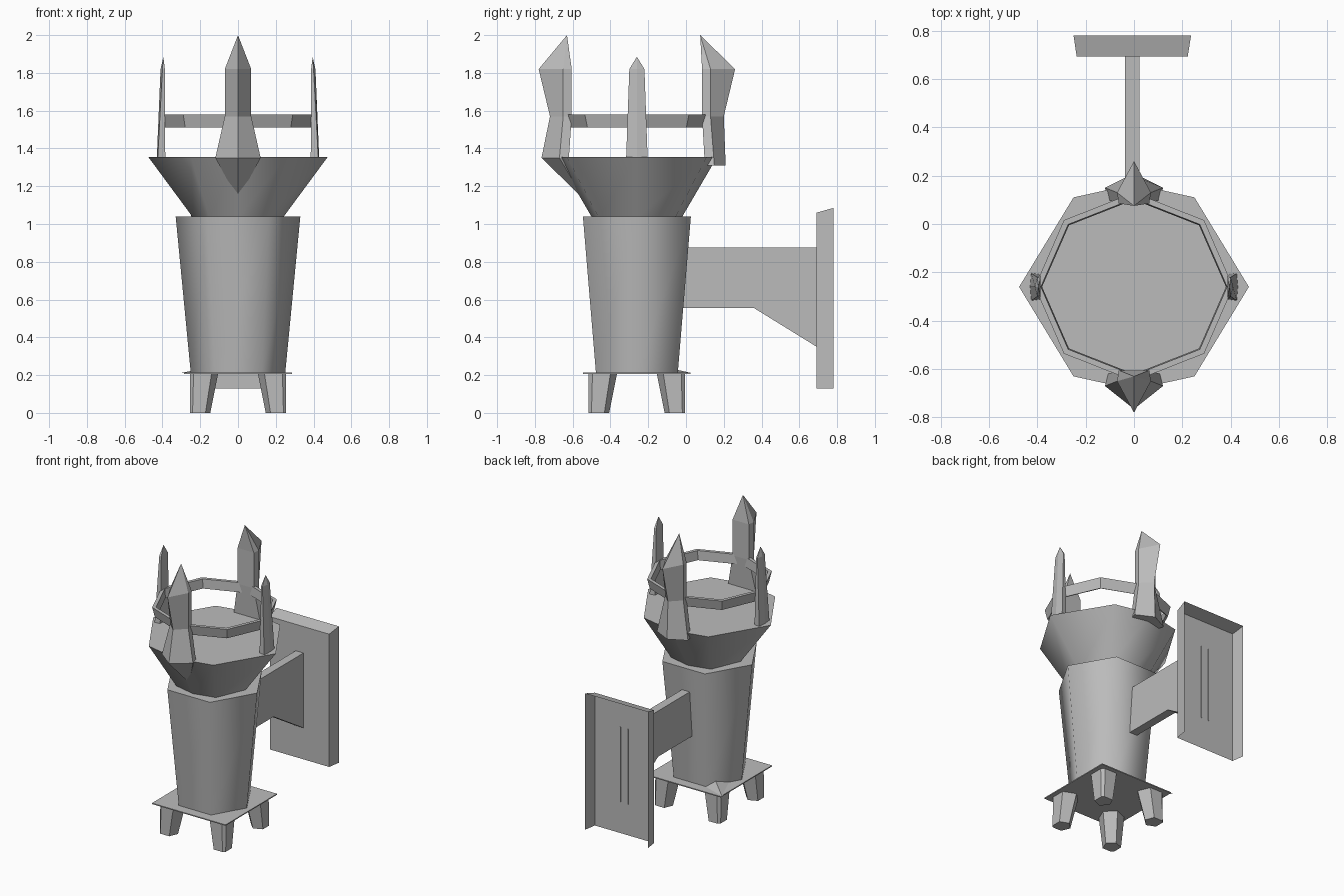
import bpy, bmesh, math
from mathutils import Vector

cube = bpy.data.objects.get("Cube")
if cube:
    bpy.data.objects.remove(cube, do_unlink=True)

AXIS_Y = -0.26   # centre line of the torch

iron = bpy.data.materials.new("grey_iron")
iron.use_nodes = True
iron.diffuse_color = (0.5, 0.5, 0.5, 1)
iron.node_tree.nodes["Principled BSDF"].inputs["Base Color"].default_value = (0.5, 0.5, 0.5, 1)


def make(name, bm, smooth=None, fix_normals=True):
    """Turn a bmesh into an object of the torch."""
    bmesh.ops.remove_doubles(bm, verts=bm.verts, dist=0.0005)
    if fix_normals:
        bmesh.ops.recalc_face_normals(bm, faces=bm.faces)
    mesh = bpy.data.meshes.new(name)
    bm.to_mesh(mesh)
    bm.free()
    mesh.materials.append(iron)
    obj = bpy.data.objects.new(name, mesh)
    bpy.context.collection.objects.link(obj)
    if smooth:
        bpy.ops.object.select_all(action='DESELECT')
        obj.select_set(True)
        bpy.context.view_layer.objects.active = obj
        bpy.ops.object.shade_smooth_by_angle(angle=math.radians(smooth))
    return obj


def loft(name, rings, smooth=None, loop=False):
    """Skin a list of equal-length point rings; cap the ends unless looped."""
    bm = bmesh.new()
    rows = [[bm.verts.new(p) for p in ring] for ring in rings]
    n = len(rows[0])
    pairs = list(zip(rows, rows[1:]))
    if loop:
        pairs.append((rows[-1], rows[0]))
    for a, b in pairs:
        for i in range(n):
            j = (i + 1) % n
            bm.faces.new((a[i], a[j], b[j], b[i]))
    if not loop:
        bm.faces.new(rows[0])
        bm.faces.new(rows[-1])
    return make(name, bm, smooth)


def polygon(sides, rx, ry, z):
    turn = math.tau / sides
    return [(rx * math.cos(i * turn), AXIS_Y + ry * math.sin(i * turn), z) for i in range(sides)]


def oval(rx, mx, my, ry, z):
    """Eight-sided outline: side point, diagonal point, front/back point."""
    quarter = [(rx, 0), (mx, my), (0, ry), (-mx, my), (-rx, 0), (-mx, -my), (0, -ry), (mx, -my)]
    return [(x, AXIS_Y + y, z) for x, y in quarter]


# Hexagonal handle and flared bowl
loft("handle", [polygon(6, 0.25, 0.25, 0.21), polygon(6, 0.33, 0.33, 1.04)], 65)
loft("bowl", [oval(0.235, 0.15, 0.2, 0.235, 1.03), oval(0.475, 0.25, 0.37, 0.425, 1.355)], 50)

# Octagonal band around the fangs
loft("band", [polygon(8, 0.41, 0.39, 1.58), polygon(8, 0.395, 0.37, 1.51),
              polygon(8, 0.38, 0.36, 1.515), polygon(8, 0.385, 0.365, 1.58)], loop=True)


def fang(name, direction, rows, tip, foot=None):
    """Ridged blade; rows are (z, half width, ridge, side, inner radius)."""
    out = Vector(direction)
    across = Vector((-out.y, out.x, 0))

    def at(r, w, z):
        return out * r + across * w + Vector((0, AXIS_Y, z))

    rings = []
    for z, w, ridge, side, inner in rows:
        rings.append([at(ridge, 0, z), at(side, w, z), at(inner, w * 0.9, z),
                      at(inner, -w * 0.9, z), at(side, -w, z)])
    rings.append([at(tip[0], 0, tip[1])] * 5)
    if foot:
        rings.insert(0, [at(foot[0], 0, foot[1])] * 5)
    bm = bmesh.new()
    for a, b in zip(rings, rings[1:]):
        for i in range(5):
            j = (i + 1) % 5
            corners = []
            for p in (a[i], a[j], b[j], b[i]):
                if p not in corners:
                    corners.append(p)
            if len(corners) > 2:
                bm.faces.new([bm.verts.new(p) for p in corners])
    if not foot:
        bm.faces.new([bm.verts.new(p) for p in rings[0]])
    make(name, bm)


upper = [(1.57, 0.07, 0.46, 0.39, 0.345), (1.82, 0.07, 0.52, 0.39, 0.345)]
fang("front_fang", (0, -1, 0), [(1.35, 0.12, 0.505, 0.41, 0.36)] + upper, (0.37, 2.0), (0.28, 1.13))
fang("back_fang", (0, 1, 0), [(1.31, 0.12, 0.47, 0.41, 0.36)] + upper, (0.335, 2.0))
for name, s in (("left_fang", 1), ("right_fang", -1)):
    fang(name, (s, 0, 0), [(1.345, 0.057, 0.43, 0.425, 0.385),
                           (1.82, 0.04, 0.41, 0.4, 0.387)], (0.395, 1.885))

# Thin square foot plate with one lifted corner
H = 0.285
square = [(-H, -H), (H, -H), (H, H), (-H, H)]
loft("foot_plate", [[(x, AXIS_Y + y, z) for x, y in square] for z in (0.207, 0.214)])
bm = bmesh.new()
peak = bm.verts.new((-0.16, AXIS_Y + 0.16, 0.24))
base = [bm.verts.new((x, AXIS_Y + y, 0.212)) for x, y in ((-0.3, H), (-0.2, 0.05), (-0.05, 0.2))]
for i in range(3):
    bm.faces.new((peak, base[i], base[(i + 1) % 3]))
make("lifted_corner", bm)

# Four feet tapering towards their outer corners
foot_shape = [(0.235, 0.255), (0.255, 0.235), (0.255, 0.14), (0.17, 0.105), (0.105, 0.17), (0.14, 0.255)]
for sx in (-1, 1):
    for sy in (-1, 1):
        rings = []
        for z, k in ((0, 0.72), (0.208, 1)):
            rings.append([(sx * (0.255 - (0.255 - x) * k), AXIS_Y + sy * (0.255 - (0.255 - y) * k), z)
                          for x, y in foot_shape])
        loft(("front" if sy < 0 else "back") + ("_left" if sx > 0 else "_right") + "_foot", rings)

# Bracket arm between handle and wall plate
arm = [(-0.1, 0.875), (0.692, 0.875), (0.692, 0.35), (0.36, 0.555), (-0.1, 0.555)]
loft("bracket_arm", [[(x, y, z) for y, z in arm] for x in (-0.037, 0.023)])

# Wall plate: a tray open at the back and bottom
bm = bmesh.new()
inner = [bm.verts.new((x, 0.692, z)) for x, z in ((-0.237, 0.13), (-0.237, 1.06), (0.222, 1.06), (0.222, 0.13))]
outer = [bm.verts.new((x, 0.78, z)) for x, z in ((-0.25, 0.13), (-0.25, 1.085), (0.236, 1.085), (0.236, 0.13))]
bm.faces.new(inner)
for i in range(3):
    bm.faces.new((inner[i + 1], inner[i], outer[i], outer[i + 1]))
bmesh.ops.reverse_faces(bm, faces=[f for f in bm.faces if f.calc_center_median().y < 0.7 and f.normal.y > 0])
make("wall_plate", bm, fix_normals=False)

# Thin outline on the inside of the tray where the arm is fixed
for name, x in (("left_seam", 0.023), ("right_seam", -0.037)):
    edge = [(x - 0.003, 0.35), (x + 0.003, 0.35), (x + 0.003, 0.875), (x - 0.003, 0.875)]
    loft(name, [[(px, y, z) for px, z in edge] for y in (0.692, 0.697)])
